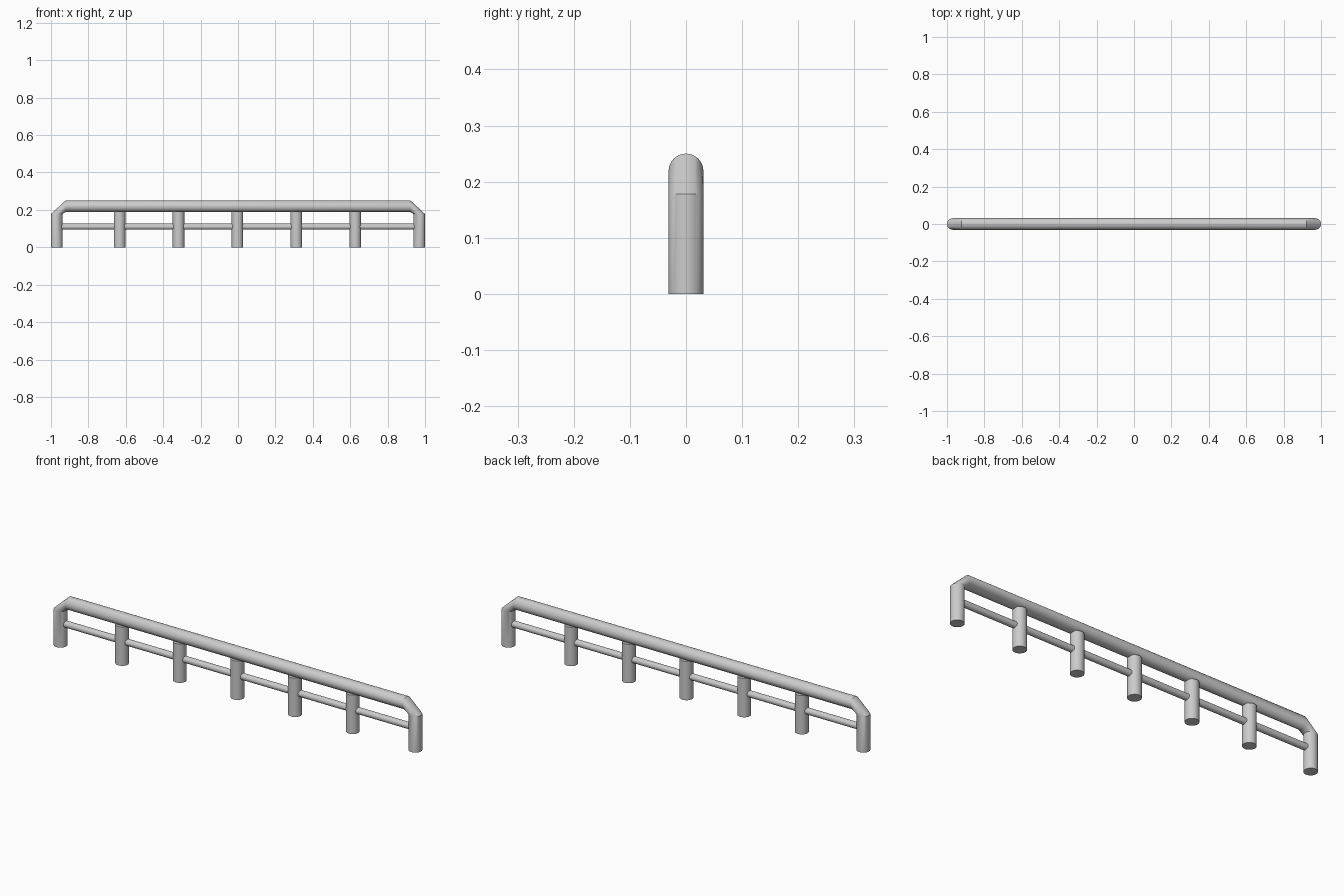
import bpy
import bmesh
import math
from mathutils import Vector

cube = bpy.data.objects.get("Cube")
if cube:
    bpy.data.objects.remove(cube, do_unlink=True)

grey = bpy.data.materials.new("light_grey_metal")
grey.use_nodes = True
colour = (0.6, 0.6, 0.6, 1)
grey.diffuse_color = colour
grey.node_tree.nodes["Principled BSDF"].inputs["Base Color"].default_value = colour

SIDES = 32
RADIUS = 0.031
RAIL_Z = 0.25 - RADIUS
END_X = 1 - RADIUS


def tube(name, rings, radius):
    """Capped tube through (centre, direction) rings lying in the xz plane."""
    bm = bmesh.new()
    loops = []
    for centre, direction in rings:
        along = Vector(direction).normalized()
        across = Vector((0, 1, 0))
        up = along.cross(across)
        loops.append([
            bm.verts.new(Vector(centre) + radius * (math.cos(a) * across + math.sin(a) * up))
            for a in (math.tau * i / SIDES for i in range(SIDES))])
    for low, high in zip(loops, loops[1:]):
        for i in range(SIDES):
            j = (i + 1) % SIDES
            bm.faces.new((low[i], low[j], high[j], high[i]))
    bm.faces.new(loops[0])
    bm.faces.new(loops[-1])
    bmesh.ops.recalc_face_normals(bm, faces=bm.faces)
    mesh = bpy.data.meshes.new(name)
    bm.to_mesh(mesh)
    bm.free()
    mesh.materials.append(grey)
    obj = bpy.data.objects.new(name, mesh)
    bpy.context.collection.objects.link(obj)
    bpy.ops.object.select_all(action='DESELECT')
    obj.select_set(True)
    bpy.context.view_layer.objects.active = obj
    bpy.ops.object.shade_smooth_by_angle(angle=math.radians(35))
    return obj


UP, DOWN, ACROSS = (0, 0, 1), (0, 0, -1), (1, 0, 0)

# Top rail with chamfered corners running down into the end legs
tube("top_rail_and_end_legs", [
    ((-END_X, 0, 0), UP),
    ((-END_X, 0, 0.178), UP),
    ((-0.922, 0, RAIL_Z), ACROSS),
    ((0.922, 0, RAIL_Z), ACROSS),
    ((END_X, 0, 0.178), DOWN),
    ((END_X, 0, 0), DOWN)], RADIUS)

# Thin middle rail
tube("middle_rail", [((-END_X, 0, 0.11), ACROSS), ((END_X, 0, 0.11), ACROSS)], 0.016)

# Inner posts
for i in range(5):
    x = (i - 2) * 0.315 - 0.003
    tube(f"post_{i + 1}", [((x, 0, 0), UP), ((x, 0, 0.192), UP)], RADIUS)
